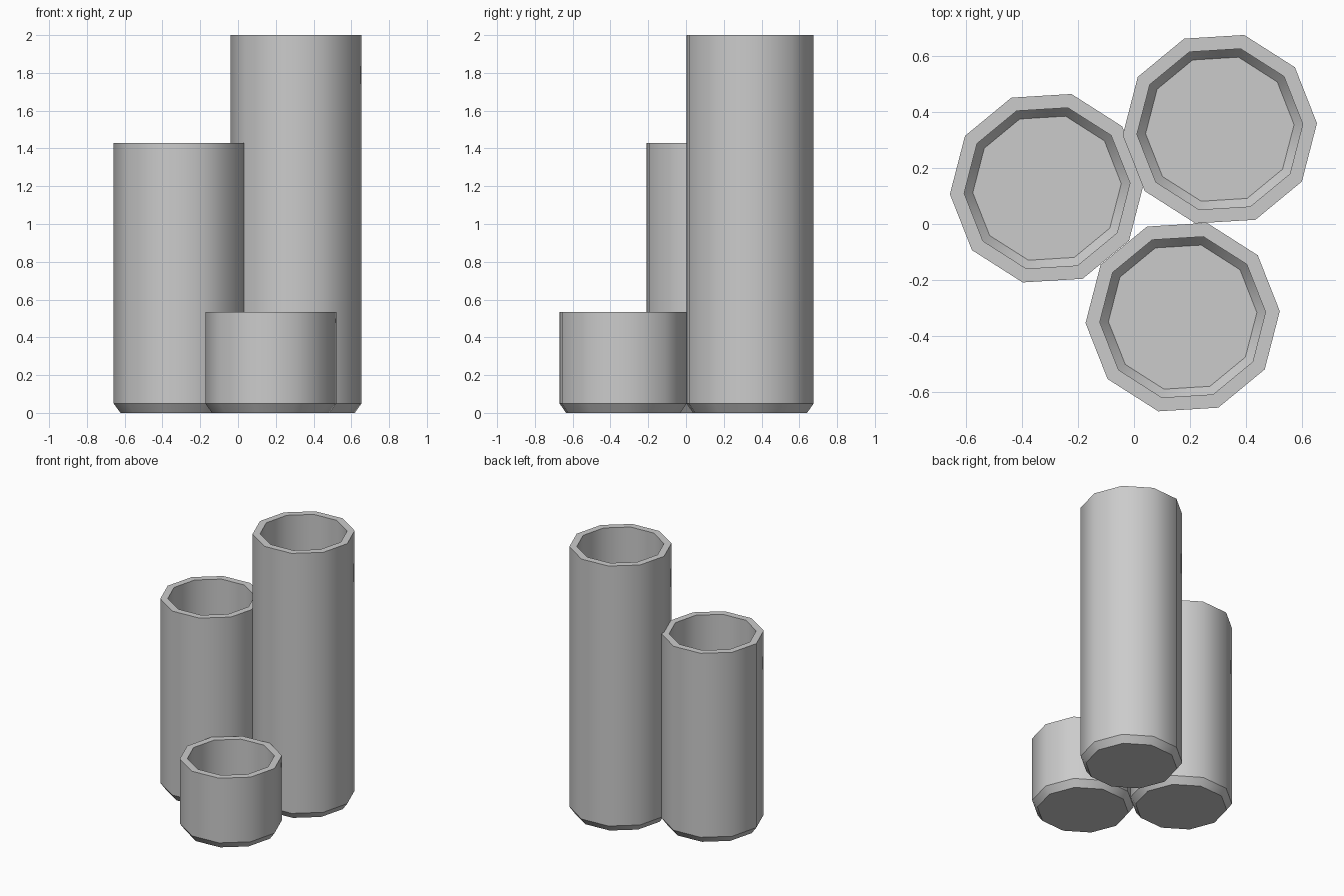
import bpy, bmesh, math

if "Cube" in bpy.data.objects:
    bpy.data.objects.remove(bpy.data.objects["Cube"])

SIDES = 10
TURN = math.radians(3.5)


def make_cup(name, x, y, height):
    # Ten-sided open tube: profile runs from outer base up, over the rim, down to the inner floor
    profile = [(0.312, 0.0), (0.348, 0.05), (0.348, height),
               (0.297, height), (0.297, 0.09), (0.266, 0.05)]
    bm = bmesh.new()
    rings = []
    for r, z in profile:
        rings.append([bm.verts.new((r * math.cos(TURN + i * math.tau / SIDES),
                                    r * math.sin(TURN + i * math.tau / SIDES), z))
                      for i in range(SIDES)])
    for a, b in zip(rings, rings[1:]):
        for i in range(SIDES):
            j = (i + 1) % SIDES
            bm.faces.new((a[i], a[j], b[j], b[i])).smooth = True
    # Underside and inner floor
    bm.faces.new(rings[0][::-1])
    bm.faces.new(rings[-1])
    bm.normal_update()
    # Crisp horizontal rings, smooth walls
    for ring in rings:
        for i in range(SIDES):
            bm.edges.get((ring[i], ring[(i + 1) % SIDES])).smooth = False
    mesh = bpy.data.meshes.new(name)
    bm.to_mesh(mesh)
    bm.free()
    obj = bpy.data.objects.new(name, mesh)
    obj.location = (x, y, 0)
    bpy.context.collection.objects.link(obj)


make_cup("tall_cup", 0.307, 0.339, 2.0)
make_cup("medium_cup", -0.311, 0.128, 1.43)
make_cup("short_cup", 0.174, -0.333, 0.535)
